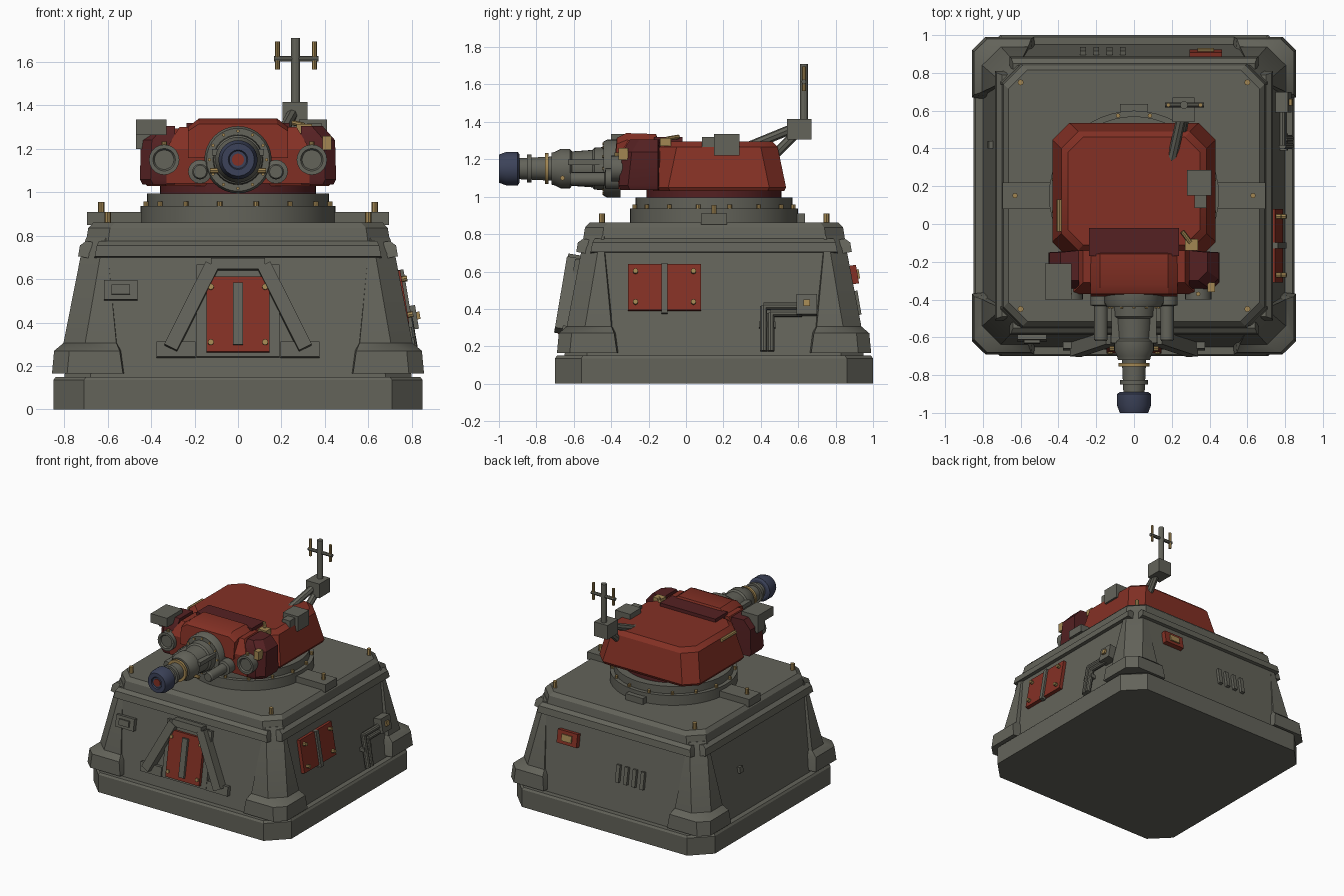
import bpy, bmesh
from math import sin, cos, pi, atan
from mathutils import Matrix, Vector

if "Cube" in bpy.data.objects:
    bpy.data.objects.remove(bpy.data.objects["Cube"])


def material(name, *rgb):
    m = bpy.data.materials.new(name)
    m.use_nodes = True
    m.diffuse_color = (*rgb, 1)
    m.node_tree.nodes["Principled BSDF"].inputs["Base Color"].default_value = (*rgb, 1)
    return m


GREY = material("olive_grey", .125, .125, .102)
RED = material("armour_red", .23, .03, .018)
DARK = material("dark_red", .09, .015, .016)
GOLD = material("brass", .36, .24, .085)
BLUE = material("gunmetal_blue", .045, .055, .1)
CY = .15      # bunker centre in y
SLOPE = .169  # lean of the bunker walls


def finish(name, bm, mat):
    bmesh.ops.recalc_face_normals(bm, faces=bm.faces)
    me = bpy.data.meshes.new(name)
    bm.to_mesh(me)
    bm.free()
    me.materials.append(mat)
    ob = bpy.data.objects.new(name, me)
    bpy.context.collection.objects.link(ob)
    return ob


def box(name, size, mat, matrix):
    bm = bmesh.new()
    bmesh.ops.create_cube(bm, size=1, matrix=matrix @ Matrix.Diagonal((*size, 1)))
    return finish(name, bm, mat)


def block(name, x, y, z, mat):
    """Axis-aligned box from three (low, high) ranges."""
    mid = Vector([(r[0] + r[1]) / 2 for r in (x, y, z)])
    return box(name, [r[1] - r[0] for r in (x, y, z)], mat, Matrix.Translation(mid))


def rod(name, a, b, r, mat, r2=None, n=16):
    a, b = Vector(a), Vector(b)
    m = Matrix.Translation((a + b) / 2) @ (b - a).to_track_quat('Z', 'Y').to_matrix().to_4x4()
    bm = bmesh.new()
    bmesh.ops.create_cone(bm, cap_ends=True, segments=n, radius1=r,
                          radius2=r if r2 is None else r2, depth=(b - a).length, matrix=m)
    return finish(name, bm, mat)


def loft(name, rings, mat):
    bm = bmesh.new()
    rows = [[bm.verts.new(p) for p in ring] for ring in rings]
    n = len(rows[0])
    for lo, hi in zip(rows, rows[1:]):
        for i in range(n):
            bm.faces.new((lo[i], lo[(i + 1) % n], hi[(i + 1) % n], hi[i]))
    bm.faces.new(rows[0])
    bm.faces.new(rows[-1])
    return finish(name, bm, mat)


def octagon(z, hx, hy, c, cy=CY):
    """Rectangle with cut corners at height z."""
    q = [(hx, hy - c), (hx - c, hy), (c - hx, hy), (-hx, hy - c)]
    return [(x, cy + y, z) for x, y in q + [(-x, -y) for x, y in q]]


def lathe_y(name, profile, mat, x=0, z=1.15, n=32):
    """Round body along y from (y, radius) pairs."""
    return loft(name, [[(x + r * cos(2 * pi * i / n), y, z + r * sin(2 * pi * i / n))
                        for i in range(n)] for y, r in profile], mat)


def wall(side, u, z, lift=0, roll=0):
    """Frame on a leaning wall: 0 front, 1 right, 2 back, 3 left."""
    half = .80 - SLOPE * (z - .15)
    return (Matrix.Translation((0, CY, 0)) @ Matrix.Rotation(side * pi / 2, 4, 'Z')
            @ Matrix.Translation((u, -half, z)) @ Matrix.Rotation(-atan(SLOPE), 4, 'X')
            @ Matrix.Translation((0, -lift, 0)) @ Matrix.Rotation(roll, 4, 'Y'))


def plate(name, side, u, z, w, h, d, mat, lift=0, roll=0):
    return box(name, (w, d, h), mat, wall(side, u, z, lift + d / 2 - .01, roll))


def stud(name, side, u, z, lift, r=.014):
    m = wall(side, u, z)
    return rod(name, m @ Vector((0, 0, 0)), m @ Vector((0, -lift, 0)), r, GOLD, n=8)


# bunker: plinth, leaning body, deck
loft("plinth", [octagon(0, .85, .85, .14), octagon(.135, .85, .85, .14),
                octagon(.15, .84, .84, .14)], GREY)
loft("bunker_body", [octagon(.15, .80, .80, .12), octagon(.835, .69, .69, .1),
                     octagon(.862, .665, .665, .1)], GREY)
for s in range(4):
    loft("wall_lip", [[wall(s, u, z, d) @ Vector((0, 0, 0)) for u, d in
                      ((-w, -.03), (w, -.03), (w, d0), (-w, d0))]
                     for z, w, d0 in ((.70, .66, .03), (.75, .65, .03), (.775, .64, .005))], GREY)

# corner buttresses with feet
for sx in (-1, 1):
    for sy in (-1, 1):
        def corner(z, o, i, c):
            pts = ((i - .04, i - .04), (i, o), (o - c, o), (o, o - c), (o, i))
            return [(sx * x, CY + sy * y * .98, z) for x, y in pts]
        loft("buttress", [corner(.17, .82, .55, .1), corner(.30, .805, .56, .1),
                          corner(.72, .722, .60, .09), corner(.79, .70, .60, .09)], GREY)
        loft("buttress_foot", [corner(.165, .857, .53, .07), corner(.27, .847, .545, .07),
                               corner(.305, .805, .56, .1)], GREY)
        rod("deck_stud", (sx * .6, CY + sy * .6, .85), (sx * .6, CY + sy * .6, .91), .016, GOLD, n=8)
    block("deck_block", sorted((sx * .43, sx * .695)), (.08, .22), (.85, .91), GREY)
    rod("block_stud", (sx * .63, .15, .9), (sx * .63, .15, .955), .014, GOLD, n=8)
block("rear_deck_block", (-.075, .075), (.55, .635), (.85, .91), GREY)

# front hatch with splayed frame
plate("hatch_back", 0, 0, .45, .38, .43, .04, GREY)
plate("hatch", 0, 0, .43, .29, .35, .045, RED, .02)
plate("hatch_bar", 0, 0, .43, .045, .29, .03, GREY, .055)
plate("hatch_lintel", 0, 0, .66, .25, .05, .08, GREY)
for s in (-1, 1):
    plate("hatch_strut", 0, s * .215, .465, .065, .43, .085, GREY, 0, -s * .46)
    plate("strut_foot", 0, s * .285, .272, .18, .07, .045, GREY)
    for z in (.30, .555):
        stud("hatch_stud", 0, s * .125, z, .065)
plate("front_box", 0, -.54, .545, .155, .09, .045, GREY)
plate("front_box_cap", 0, -.54, .545, .085, .045, .02, GREY, .04)

# right wall: access panel and pipework
plate("access_panel", 1, -.265, .513, .39, .25, .04, RED)
plate("access_bar", 1, -.265, .505, .032, .27, .035, GREY, .02)
for u in (-.42, -.11):
    for z in (.43, .595):
        stud("access_stud", 1, u, z, .055)
plate("valve_box", 1, .495, .415, .11, .11, .08, GREY)
plate("valve_cap", 1, .495, .42, .035, .035, .02, GOLD, .075)
for k in (0, .038):
    path = [wall(1, u, z, .03) @ Vector((0, 0, 0)) for u, z in
            ((.47, .41 - k), (.265 + k, .41 - k), (.265 + k, .17))]
    for a, b in zip(path, path[1:]):
        rod("pipe", a, b, .02, GREY, n=10)
plate("pipe_clip", 1, .284, .31, .09, .03, .04, GREY, .01)

# back wall: lamp and vent slats, left wall: small stub
plate("rear_lamp", 2, -.38, .58, .17, .1, .05, RED)
plate("rear_lamp_lens", 2, -.38, .58, .085, .05, .015, GOLD, .045)
for i in range(4):
    plate("vent_slat", 2, .06 + .07 * i, .43, .03, .13, .035, GREY)
plate("left_stub", 3, -.27, .46, .04, .045, .035, GREY)

# turret ring and neck
for nm, z0, z1, r, m in (("ring_base", .86, .938, .45, GREY), ("ring_top", .938, .995, .42, GREY),
                         ("turret_neck", .99, 1.05, .36, DARK)):
    rod(nm, (0, CY, z0), (0, CY, z1), r, m, n=48)
for i in range(16):
    a = 2 * pi * (i + .5) / 16
    x, y = .432 * cos(a), CY + .432 * sin(a)
    rod("ring_stud", (x, y, .93), (x, y, .958), .012, GOLD, n=8)

# turret shell, cheeks and hood
loft("turret_shell", [octagon(1.03, .42, .35, .09, .175), octagon(1.05, .432, .36, .09, .175),
                      octagon(1.265, .385, .315, .09, .175), octagon(1.295, .35, .285, .08, .175)], RED)
loft("front_armour", [[(-w, -.14, z), (-w, y, z), (w, y, z), (w, -.14, z)]
                      for z, w, y in ((1.04, .33, -.36), (1.20, .33, -.37), (1.30, .27, -.31))], RED)
for s in (-1, 1):
    loft("cheek", [[(s * .29, -.14, z), (s * .29, y, z), (s * (w - .05), y, z),
                    (s * w, y + .05, z), (s * w, -.15, z)]
                   for z, w, y in ((1.035, .44, -.35), (1.06, .452, -.36),
                                   (1.24, .447, -.34), (1.305, .39, -.30))], DARK)
    lathe_y("headlamp", [(-.33, .07), (-.40, .07), (-.40, .052), (-.39, .045)], GREY, s * .34, 1.15, 20)
    rod("headlamp_stud", (s * .34, -.37, 1.205), (s * .34, -.37, 1.235), .012, GOLD, n=8)
hood = ((-.385, 1.16), (-.37, 1.315), (-.32, 1.34), (-.16, 1.335), (-.13, 1.25))
loft("hood", [[(x, y, 1.15 + (z - 1.15) * k) for y, z in hood]
              for x, k in ((-.23, .8), (-.18, 1), (.18, 1), (.23, .8))], RED)
block("hood_rear_plate", (-.238, .238), (-.17, -.02), (1.26, 1.32), DARK)

# gun along the front axis
lathe_y("gun_collar", [(-.35, .155), (-.42, .155), (-.44, .145), (-.44, .115), (-.42, .11)], GREY)
lathe_y("gun_sleeve", [(-.40, .118), (-.49, .112), (-.50, .10), (-.61, .092), (-.62, .105),
                       (-.67, .105), (-.70, .09), (-.72, .085)], GREY)
lathe_y("gun_barrel", [(-.70, .065), (-.90, .056)], GREY)
lathe_y("brass_ring", [(-.735, .083), (-.755, .083)], GOLD)
lathe_y("barrel_ring", [(-.825, .075), (-.85, .075)], GREY)
lathe_y("muzzle", [(-.89, .075), (-.90, .09), (-.96, .09), (-1, .075), (-1, .045), (-.99, .04)], BLUE)
lathe_y("muzzle_core", [(-.98, .028), (-.996, .028)], RED)
for i in range(12):
    a = 2 * pi * i / 12
    x, z = .132 * cos(a), 1.15 + .132 * sin(a)
    rod("collar_stud", (x, -.43, z), (x, -.447, z), .008, GOLD, n=6)
for s in (-1, 1):
    lathe_y("recoil_tube", [(-.36, .055), (-.43, .055), (-.435, .036), (-.61, .036), (-.62, .03)],
            GREY, s * .175, 1.095, 16)
    rod("sleeve_bolt", (s * .09, -.66, 1.1), (s * .13, -.66, 1.1), .013, GOLD, n=8)
    block("sleeve_rail", sorted((s * .07, s * .12)), (-.63, -.42), (1.17, 1.2), GREY)

# roof equipment
block("sight_box", (-.47, -.33), (-.30, -.21), (1.20, 1.335), GREY)
block("sight_hood", (-.47, -.33), (-.40, -.29), (1.265, 1.335), GREY)
block("roof_box", (.28, .41), (.15, .285), (1.22, 1.335), GREY)
block("roof_box_nose", (.32, .385), (.085, .155), (1.25, 1.32), GREY)
block("brass_block", (.27, .34), (-.14, -.08), (1.27, 1.315), GOLD)
rod("brass_lever", (.30, -.1, 1.31), (.255, -.04, 1.32), .012, GOLD, n=8)
block("cheek_clasp", (.39, .43), (-.36, -.31), (1.195, 1.26), GOLD)
rod("side_handle", (-.395, -.04, 1.255), (-.395, .13, 1.255), .014, GOLD, n=8)

# antenna on a bracket behind the turret
block("antenna_box", (.205, .32), (.54, .67), (1.305, 1.415), GREY)
for a, b in (((.2, .34, 1.27), (.25, .56, 1.36)), ((.25, .47, 1.22), (.27, .58, 1.33))):
    rod("antenna_arm", a, b, .026, GREY, n=8)
rod("antenna_mast", (.265, .63, 1.4), (.265, .63, 1.71), .021, GREY, n=12)
rod("antenna_crossbar", (.165, .63, 1.615), (.37, .63, 1.615), .013, GREY, n=8)
for x in (.182, .352):
    rod("antenna_tip", (x, .63, 1.565), (x, .63, 1.695), .011, GOLD, n=8)

# smooth the round parts, keep edges sharp
for ob in bpy.context.scene.objects:
    ob.select_set(ob.type == 'MESH')
    if ob.type == 'MESH':
        bpy.context.view_layer.objects.active = ob
bpy.ops.object.shade_smooth_by_angle(angle=.5)
